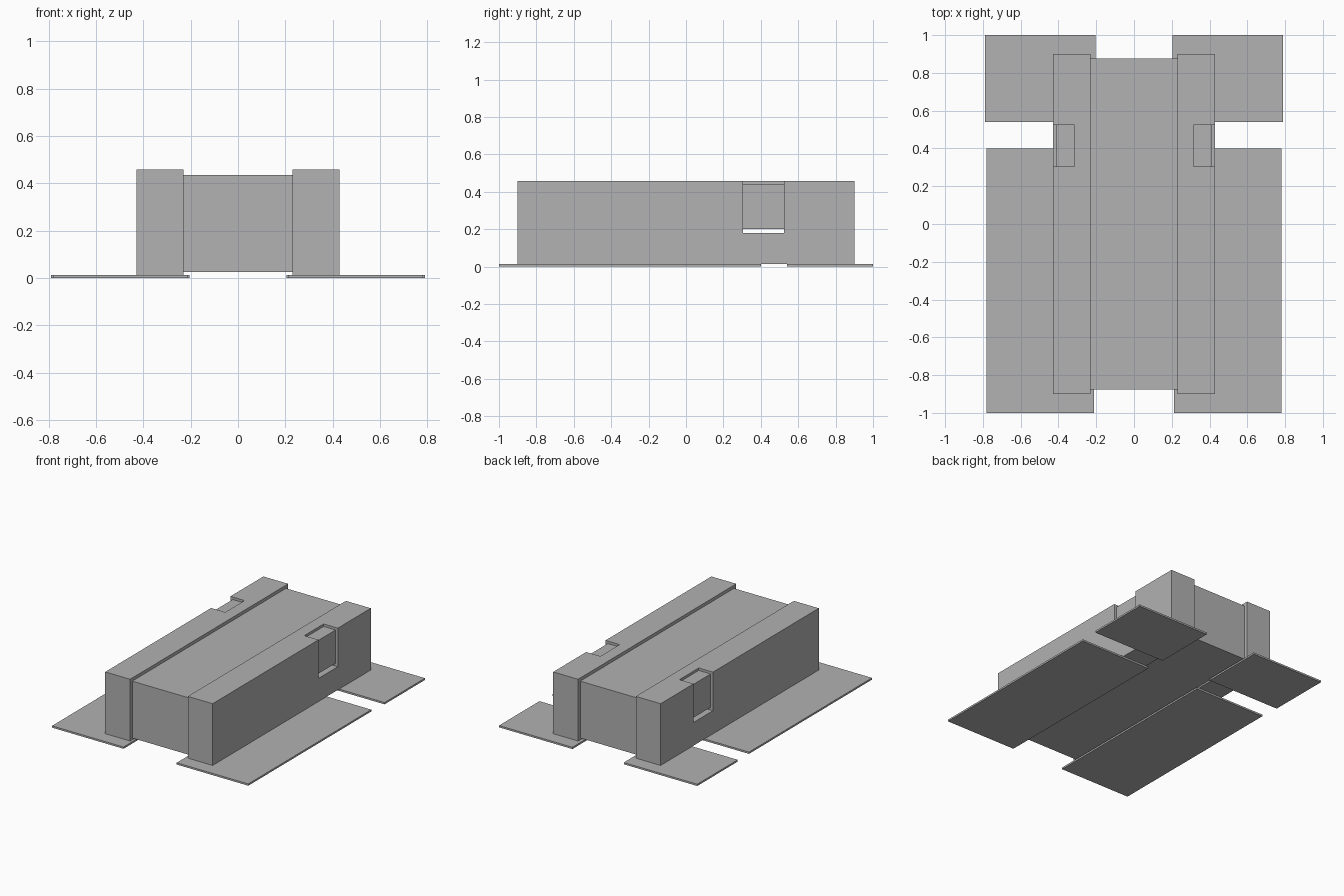
import bpy
import bmesh

cube = bpy.data.objects.get("Cube")
if cube:
    bpy.data.objects.remove(cube, do_unlink=True)

# One plain grey for everything
grey = bpy.data.materials.new("plain grey")
grey.use_nodes = True
COLOUR = (0.445, 0.445, 0.445, 1.0)
grey.diffuse_color = COLOUR
grey.node_tree.nodes["Principled BSDF"].inputs["Base Color"].default_value = COLOUR


def box(name, x, y, z):
    """Flat-shaded box from (min, max) ranges."""
    bm = bmesh.new()
    bmesh.ops.create_cube(bm, size=1.0)
    for v in bm.verts:
        for i, (a, b) in enumerate((x, y, z)):
            v.co[i] = (a + b) / 2 + v.co[i] * (b - a)
    mesh = bpy.data.meshes.new(name)
    bm.to_mesh(mesh)
    bm.free()
    mesh.materials.append(grey)
    obj = bpy.data.objects.new(name, mesh)
    bpy.context.scene.collection.objects.link(obj)
    return obj


def cutter(name, x, y, z):
    obj = box(name, x, y, z)
    obj.hide_render = True
    obj.display_type = 'WIRE'
    return obj


def cut(obj, tool):
    mod = obj.modifiers.new(tool.name, 'BOOLEAN')
    mod.operation = 'DIFFERENCE'
    mod.solver = 'EXACT'
    mod.object = tool


def span(side, a, b):
    """Mirror an x range to the given side."""
    return tuple(sorted((side * a, side * b)))


NOTCH_Y = (0.305, 0.525)

# Narrow slot running across below the inserts
slot = cutter("slot_cutter", (-0.6, 0.6), NOTCH_Y, (0.18, 0.20))

# Central block
body = box("center_block", (-0.23, 0.23), (-0.875, 0.875), (0.025, 0.435))
cut(body, slot)

for side, label in ((1, "left"), (-1, "right")):
    # Tall side rail with a notch in its outer top edge
    rail = box(label + "_rail", span(side, 0.23, 0.428), (-0.90, 0.90), (0.013, 0.458))
    notch = cutter(label + "_notch_cutter", span(side, 0.315, 0.6), NOTCH_Y, (0.18, 0.6))
    cut(rail, notch)
    cut(rail, slot)

    # Recessed insert sitting in the notch
    box(label + "_insert", span(side, 0.315, 0.410), NOTCH_Y, (0.20, 0.44))

    # Thin ground plates: long one in front, short one behind
    box(label + "_front_plate", span(side, 0.212, 0.782), (-1.0, 0.40), (0.0, 0.013))
    box(label + "_back_plate", span(side, 0.205, 0.79), (0.54, 1.0), (0.0, 0.013))
